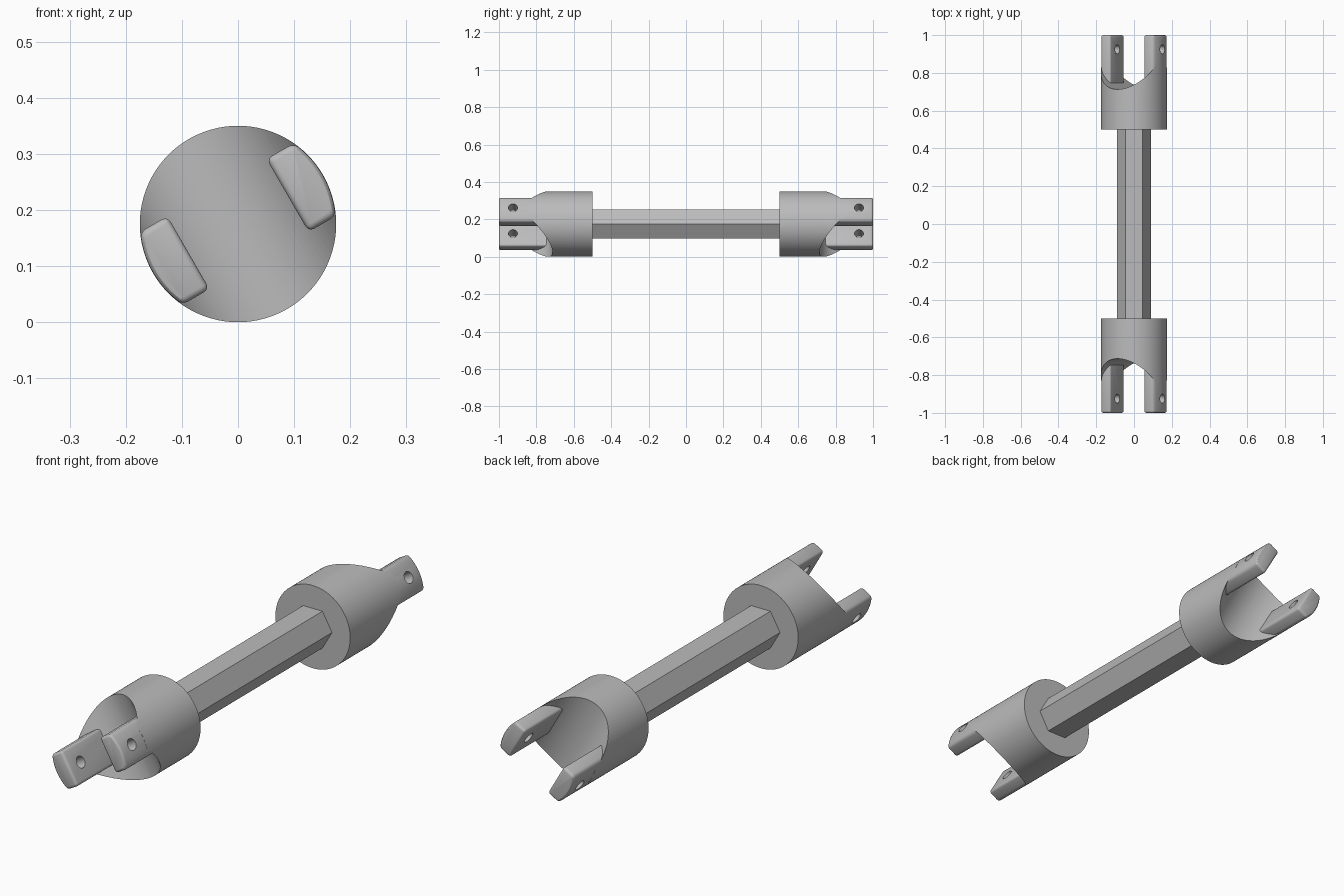
import bpy, bmesh
from math import sin, cos, pi, radians, asin

if "Cube" in bpy.data.objects:
    bpy.data.objects.remove(bpy.data.objects["Cube"])

RADIUS = 0.175
TILT = radians(-30)

steel = bpy.data.materials.new("plain grey")
steel.use_nodes = True
steel.diffuse_color = (0.5, 0.5, 0.5, 1)
steel.node_tree.nodes["Principled BSDF"].inputs["Base Color"].default_value = steel.diffuse_color


def arc(r, start, end, n, cx=0, cy=0):
    return [(cx + r * cos(start + (end - start) * i / n),
             cy + r * sin(start + (end - start) * i / n)) for i in range(n + 1)]


def circle(r, n, cx=0, cy=0):
    return arc(r, 0, 2 * pi, n, cx, cy)[:-1]


def prism(name, profile, lo, hi, axis, tilt=TILT):
    """Sweep a 2D profile along one axis; the profile uses the other two axes in order."""
    def place(p, h):
        co = list(p)
        co.insert("xyz".index(axis), h)
        return co
    bm = bmesh.new()
    rings = [[bm.verts.new(place(p, h)) for p in profile] for h in (lo, hi)]
    for ring in rings:
        bm.faces.new(ring)
    n = len(profile)
    for i in range(n):
        j = (i + 1) % n
        bm.faces.new((rings[0][i], rings[0][j], rings[1][j], rings[1][i]))
    bmesh.ops.recalc_face_normals(bm, faces=bm.faces)
    mesh = bpy.data.meshes.new(name)
    bm.to_mesh(mesh)
    bm.free()
    mesh.materials.append(steel)
    ob = bpy.data.objects.new(name, mesh)
    bpy.context.collection.objects.link(ob)
    ob.location.z = RADIUS
    ob.rotation_euler.y = tilt
    return ob


def activate(ob):
    bpy.context.view_layer.update()
    bpy.ops.object.select_all(action='DESELECT')
    ob.select_set(True)
    bpy.context.view_layer.objects.active = ob


def cut(ob, cutter):
    mod = ob.modifiers.new("cut", 'BOOLEAN')
    mod.operation = 'DIFFERENCE'
    mod.solver = 'EXACT'
    mod.object = cutter
    activate(ob)
    bpy.ops.object.modifier_apply(modifier=mod.name)
    bpy.data.objects.remove(cutter)


def smooth(ob):
    activate(ob)
    bpy.ops.object.shade_smooth_by_angle(angle=radians(30))


def yoke(label, s):
    # round hub with a concave saddle across its open end
    hub = prism(label + "_yoke_hub", circle(RADIUS, 96), s * 0.5, s * 0.85, "y")
    saddle = [(x, s * y) for x, y in
              arc(0.172, pi, 2 * pi, 48, 0, 0.885) + [(0.3, 0.885), (0.3, 1.1), (-0.3, 1.1), (-0.3, 0.885)]]
    cut(hub, prism("saddle_cutter", saddle, -0.3, 0.3, "z"))
    smooth(hub)

    # two prongs with rounded edges and a pin hole
    for side, k in (("left", 1), ("right", -1)):
        half = 0.075
        r = RADIUS - 0.0005
        a = asin(half / r)
        outline = [(k * x, z) for x, z in [(0.102, -half)] + arc(r, -a, a, 14) + [(0.102, half)]]
        prong = prism(f"{label}_{side}_prong", outline, s * 0.62, s * 1.0, "y")
        bevel = prong.modifiers.new("rounded edges", 'BEVEL')
        bevel.width = 0.011
        bevel.segments = 3
        bevel.limit_method = 'ANGLE'
        bevel.angle_limit = radians(30)
        activate(prong)
        bpy.ops.object.modifier_apply(modifier=bevel.name)
        cut(prong, prism("pin_cutter", circle(0.024, 32, s * 0.925), k * 0.05, k * 0.25, "x"))
        smooth(prong)


# hexagonal shaft joining both yokes
prism("hex_shaft", circle(0.09, 6), -0.51, 0.51, "y", tilt=0)
yoke("front", -1)
yoke("back", 1)
